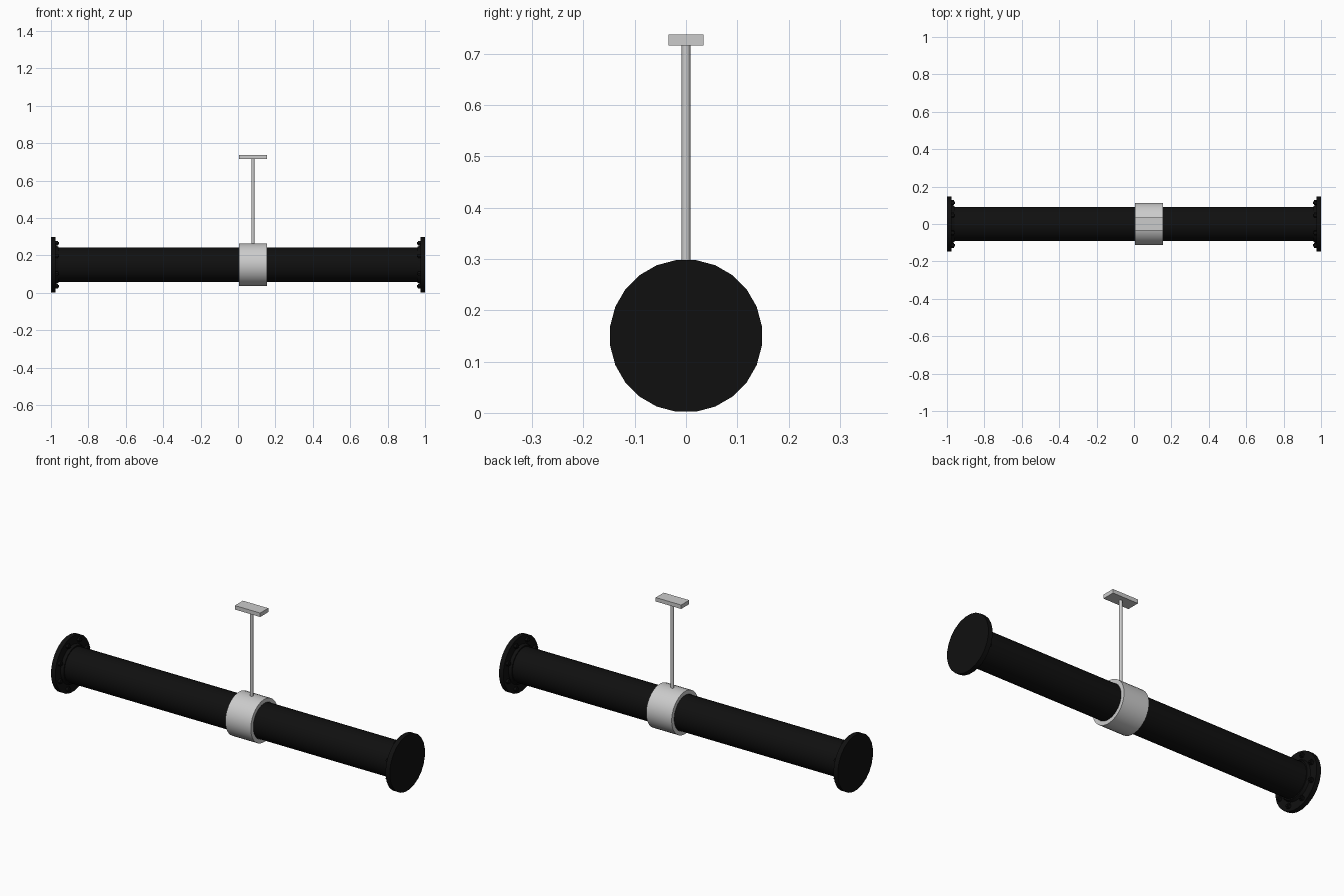
import bpy, bmesh, math
from mathutils import Matrix, Vector

if "Cube" in bpy.data.objects:
    bpy.data.objects.remove(bpy.data.objects["Cube"])

CZ = 0.15   # pipe axis height
CX = 0.08   # hanger position along the pipe

black = bpy.data.materials.new("black_iron")
black.diffuse_color = (0.005, 0.005, 0.005, 1)
black.use_nodes = True
black.node_tree.nodes["Principled BSDF"].inputs["Base Color"].default_value = black.diffuse_color


def finish(bm, name, mat=None, smooth=True):
    bmesh.ops.recalc_face_normals(bm, faces=bm.faces)
    me = bpy.data.meshes.new(name)
    bm.to_mesh(me)
    bm.free()
    ob = bpy.data.objects.new(name, me)
    bpy.context.collection.objects.link(ob)
    if mat:
        me.materials.append(mat)
    if smooth:
        bpy.ops.object.select_all(action='DESELECT')
        ob.select_set(True)
        bpy.context.view_layer.objects.active = ob
        bpy.ops.object.shade_smooth_by_angle(angle=math.radians(35))
    return ob


def lathe_x(name, profile, n, mat=None, closed=False):
    """Spin an (x, radius) profile around the pipe axis."""
    bm = bmesh.new()
    rings = []
    for x, r in profile:
        rings.append([bm.verts.new((x, r * math.sin(a), CZ + r * math.cos(a)))
                      for a in (2 * math.pi * (i + 0.5) / n for i in range(n))])
    pairs = list(zip(rings, rings[1:]))
    if closed:
        pairs.append((rings[-1], rings[0]))
    else:
        bm.faces.new(rings[0])
        bm.faces.new(rings[-1])
    for a, b in pairs:
        for i in range(n):
            j = (i + 1) % n
            bm.faces.new((a[i], a[j], b[j], b[i]))
    return finish(bm, name, mat)


def cylinder(bm, center, r, depth, n, along_x=False):
    m = Matrix.Translation(center)
    if along_x:
        m = m @ Matrix.Rotation(math.pi / 2, 4, 'Y')
    bmesh.ops.create_cone(bm, cap_ends=True, segments=n, radius1=r, radius2=r,
                          depth=depth, matrix=m)


# pipe
lathe_x("pipe", [(-0.99, 0.092), (0.99, 0.092)], 32, black)

# end flanges with raised hubs and rings of bolts
for side, s in (("left", -1), ("right", 1)):
    lathe_x(side + "_flange", [(s * 1.0, 0.149), (s * 0.975, 0.149),
                               (s * 0.975, 0.104), (s * 0.96, 0.098), (s * 0.96, 0.09)], 24, black)
    bm = bmesh.new()
    for i in range(8):
        a = 2 * math.pi * (i + 0.5) / 8
        y, z = 0.124 * math.sin(a), CZ + 0.124 * math.cos(a)
        cylinder(bm, (s * 0.972, y, z), 0.013, 0.018, 6, True)
        cylinder(bm, (s * 0.968, y, z), 0.007, 0.022, 10, True)
    finish(bm, side + "_flange_bolts", black)

# clamp band around the pipe
x0, x1 = CX - 0.075, CX + 0.075
lathe_x("clamp_band", [(x0, 0.093), (x0, 0.114), (x1, 0.114), (x1, 0.093)], 32, closed=True)

# hanger rod
bm = bmesh.new()
cylinder(bm, (CX, 0, 0.4985), 0.0085, 0.477, 16)
finish(bm, "hanger_rod")

# mounting plate
bm = bmesh.new()
bmesh.ops.create_cube(bm, size=1, matrix=Matrix.Translation((CX, 0, 0.7265))
                      @ Matrix.Diagonal((0.15, 0.068, 0.021, 1)))
finish(bm, "mounting_plate", smooth=False)
